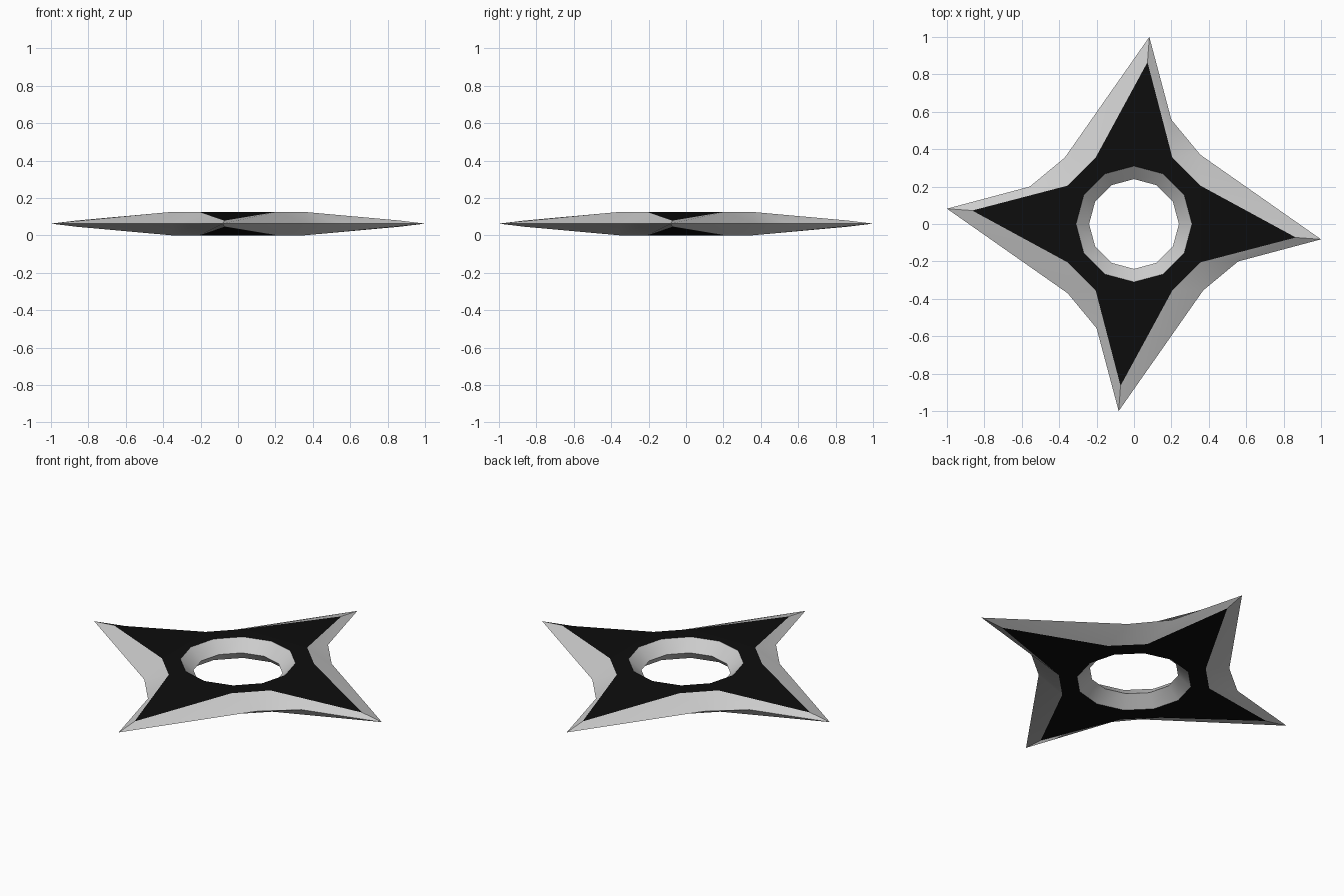
import bpy, bmesh, math
from mathutils import Vector

if "Cube" in bpy.data.objects:
    bpy.data.objects.remove(bpy.data.objects["Cube"])

MID, TOP, TIP_RISE = 0.0625, 0.0625, 0.0165


def spin(points):
    """Repeat one arm's points four times, counter-clockwise."""
    out = []
    for k in range(4):
        for x, y, z in points:
            for _ in range(k):
                x, y = -y, x
            out.append((x, y, z))
    return out


def ring(r, z):
    return [(r * math.cos(i * math.pi / 6), r * math.sin(i * math.pi / 6), z) for i in range(12)]


def finish(name, bm, angle=None):
    mesh = bpy.data.meshes.new(name)
    bm.to_mesh(mesh)
    bm.free()
    ob = bpy.data.objects.new(name, mesh)
    bpy.context.collection.objects.link(ob)
    if angle:
        bpy.ops.object.select_all(action='DESELECT')
        ob.select_set(True)
        bpy.context.view_layer.objects.active = ob
        bpy.ops.object.shade_smooth_by_angle(angle=math.radians(angle))
    return ob


def loft(name, loops, angle):
    """Skin a stack of closed loops with quads."""
    bm = bmesh.new()
    vs = [[bm.verts.new(p) for p in loop] for loop in loops]
    for a, b in zip(vs, vs[1:]):
        n = len(a)
        for i in range(n):
            j = (i + 1) % n
            bm.faces.new((a[i], a[j], b[j], b[i]))
    return finish(name, bm, angle)


def inner_outline(s):
    """Edge of the dark face; s is +1 for the top, -1 for the bottom."""
    h = MID + s * TOP
    return spin([(0.355, 0.205, h), (0.205, 0.355, h), (0.072, 0.865, MID + s * TIP_RISE)])


# Sharpened grey edges
rim = spin([(0.355, 0.37, MID), (0.2, 0.557, MID), (0.082, 1.0, MID)])
loft("blade_edges", [inner_outline(-1), rim, inner_outline(1)], 40)

# Chamfered centre hole
loft("centre_hole", [ring(0.31, 2 * MID), ring(0.24, MID), ring(0.31, 0)], 40)

# Dark top and bottom faces
black = bpy.data.materials.new("black")
black.diffuse_color = (0.004, 0.004, 0.004, 1)
black.use_nodes = True
black.node_tree.nodes["Principled BSDF"].inputs["Base Color"].default_value = black.diffuse_color
for name, s in (("top_face", 1), ("bottom_face", -1)):
    bm = bmesh.new()
    star = [bm.verts.new(p) for p in inner_outline(s)]
    octagon = [v for i, v in enumerate(star) if i % 3 != 2]
    hole = [bm.verts.new(p) for p in ring(0.31, MID + s * TOP)]
    edges = [bm.edges.new((l[i - 1], l[i])) for l in (octagon, hole) for i in range(len(l))]
    bmesh.ops.triangle_fill(bm, edges=edges, use_beauty=True, normal=Vector((0, 0, s)))
    # Sloping points of the four arms
    for k in range(4):
        bm.faces.new((star[3 * k + 1], star[3 * k + 2], star[(3 * k + 3) % 12]))
    bm.normal_update()
    bmesh.ops.reverse_faces(bm, faces=[f for f in bm.faces if f.normal.z * s < 0])
    finish(name, bm).data.materials.append(black)
